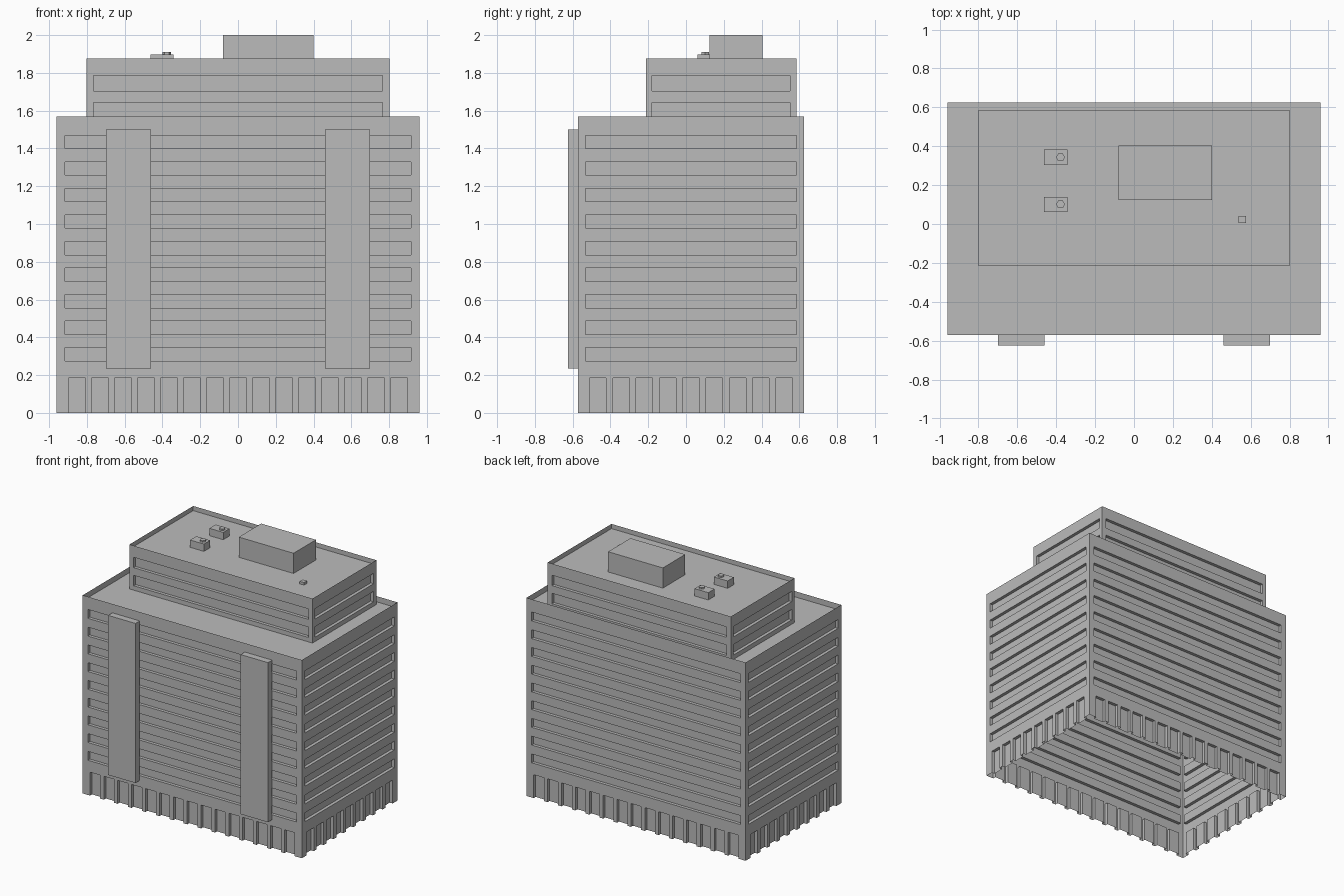
import bpy
import bmesh
from mathutils import Matrix, Vector

if "Cube" in bpy.data.objects:
    bpy.data.objects.remove(bpy.data.objects["Cube"])

grey = bpy.data.materials.new("concrete_grey")
grey.use_nodes = True
grey.diffuse_color = (0.5, 0.5, 0.5, 1)
bsdf = next(n for n in grey.node_tree.nodes if n.type == "BSDF_PRINCIPLED")
bsdf.inputs["Base Color"].default_value = grey.diffuse_color
bsdf.inputs["Roughness"].default_value = 0.8

UP = Vector((0, 0, 1))
RECESS = 0.025


def finish(bm, name):
    mesh = bpy.data.meshes.new(name)
    bm.to_mesh(mesh)
    bm.free()
    mesh.materials.append(grey)
    obj = bpy.data.objects.new(name, mesh)
    bpy.context.collection.objects.link(obj)
    return obj


def box(name, x0, x1, y0, y1, z0, z1):
    bm = bmesh.new()
    centre = Vector((x0 + x1, y0 + y1, z0 + z1)) / 2
    size = Matrix.Diagonal((x1 - x0, y1 - y0, z1 - z0, 1))
    bmesh.ops.create_cube(bm, size=1, matrix=Matrix.Translation(centre) @ size)
    return finish(bm, name)


def quad(bm, *points):
    return bm.faces.new([bm.verts.new(p) for p in points])


def wall(bm, start, along, us, zs, open_row):
    """Wall sheet cut by us and zs, with every other cell set back."""
    inward = UP.cross(along) * RECESS
    for i, (u0, u1) in enumerate(zip(us, us[1:])):
        for j, (z0, z1) in enumerate(zip(zs, zs[1:])):
            outer = [start + along * u + UP * z
                     for u, z in ((u0, z0), (u1, z0), (u1, z1), (u0, z1))]
            if i % 2 == 0 or j % 2 != open_row:
                quad(bm, *outer)
                continue
            inner = [p + inward for p in outer]
            quad(bm, *inner)
            for k in range(4):
                n = (k + 1) % 4
                if k or z0 > 0:
                    quad(bm, outer[k], outer[n], inner[n], inner[k])


def tier(bm, rect, cuts, zs, open_row=1):
    """Four walls round a rectangle; cuts(width, is_side) places the openings."""
    x0, x1, y0, y1 = rect
    w, d = x1 - x0, y1 - y0
    for corner, along, length, side in (
            ((x0, y0, 0), (1, 0, 0), w, False), ((x1, y0, 0), (0, 1, 0), d, True),
            ((x1, y1, 0), (-1, 0, 0), w, False), ((x0, y1, 0), (0, -1, 0), d, True)):
        wall(bm, Vector(corner), Vector(along), cuts(length, side), zs, open_row)


def parapet_roof(bm, rect, top, floor, rim):
    """Thin rim round a sunken flat roof."""
    x0, x1, y0, y1 = rect
    face = quad(bm, (x0, y0, top), (x1, y0, top), (x1, y1, top), (x0, y1, top))
    bmesh.ops.inset_individual(bm, faces=[face], thickness=rim)
    sunk = bmesh.ops.extrude_discrete_faces(bm, faces=[face])["faces"][0]
    bmesh.ops.translate(bm, verts=sunk.verts, vec=(0, 0, floor - top))


def strip(margin_front, margin_side):
    def cuts(length, side):
        m = margin_side if side else margin_front
        return [0, m, length - m, length]
    return cuts


def doors(length, side):
    count, pitch, width = (9, 0.1233, 0.088) if side else (15, 0.1217, 0.09)
    us = [0]
    for i in range(count):
        mid = length / 2 + (i - (count - 1) / 2) * pitch
        us += [mid - width / 2, mid + width / 2]
    return us + [length]


def bands(base, first, pitch, height, count, top):
    zs = [base]
    for i in range(count):
        zs += [first + i * pitch, first + i * pitch + height]
    return zs + [top]


# Main block: ground floor bays, window bands and sunken roof
main = (-0.96, 0.96, -0.572, 0.625)
bm = bmesh.new()
tier(bm, main, doors, [0, 0.185, 0.23], open_row=0)
tier(bm, main, strip(0.045, 0.039), bands(0.23, 0.275, 0.1405, 0.07, 9, 1.57))
parapet_roof(bm, main, 1.57, 1.525, 0.014)
bmesh.ops.remove_doubles(bm, verts=bm.verts, dist=0.0005)
finish(bm, "main_block")

# Set-back upper floors
upper = (-0.802, 0.802, -0.213, 0.585)
bm = bmesh.new()
tier(bm, upper, strip(0.037, 0.034), bands(1.525, 1.56, 0.143, 0.082, 2, 1.877))
parapet_roof(bm, upper, 1.877, 1.84, 0.013)
bmesh.ops.remove_doubles(bm, verts=bm.verts, dist=0.0005)
finish(bm, "upper_block")

# Tall plain panels on the front
box("front_panel_right", -0.70, -0.461, -0.625, -0.572, 0.236, 1.50)
box("front_panel_left", 0.461, 0.70, -0.625, -0.572, 0.236, 1.50)

# Rooftop plant room and hatch
box("plant_room", -0.08, 0.40, 0.124, 0.404, 1.84, 2.0)
box("roof_hatch", 0.537, 0.575, 0.005, 0.042, 1.84, 1.86)

# Rooftop cooling units with six-sided fan caps
for name, y in (("front", 0.101), ("back", 0.343)):
    box("cooling_unit_" + name, -0.463, -0.342, y - 0.039, y + 0.039, 1.84, 1.898)
    bm = bmesh.new()
    bmesh.ops.create_cone(bm, cap_ends=True, segments=6, radius1=0.023, radius2=0.023,
                          depth=0.012, matrix=Matrix.Translation((-0.378, y, 1.904))
                          @ Matrix.Rotation(1.5708, 4, "Z"))
    finish(bm, "cooling_fan_" + name)
